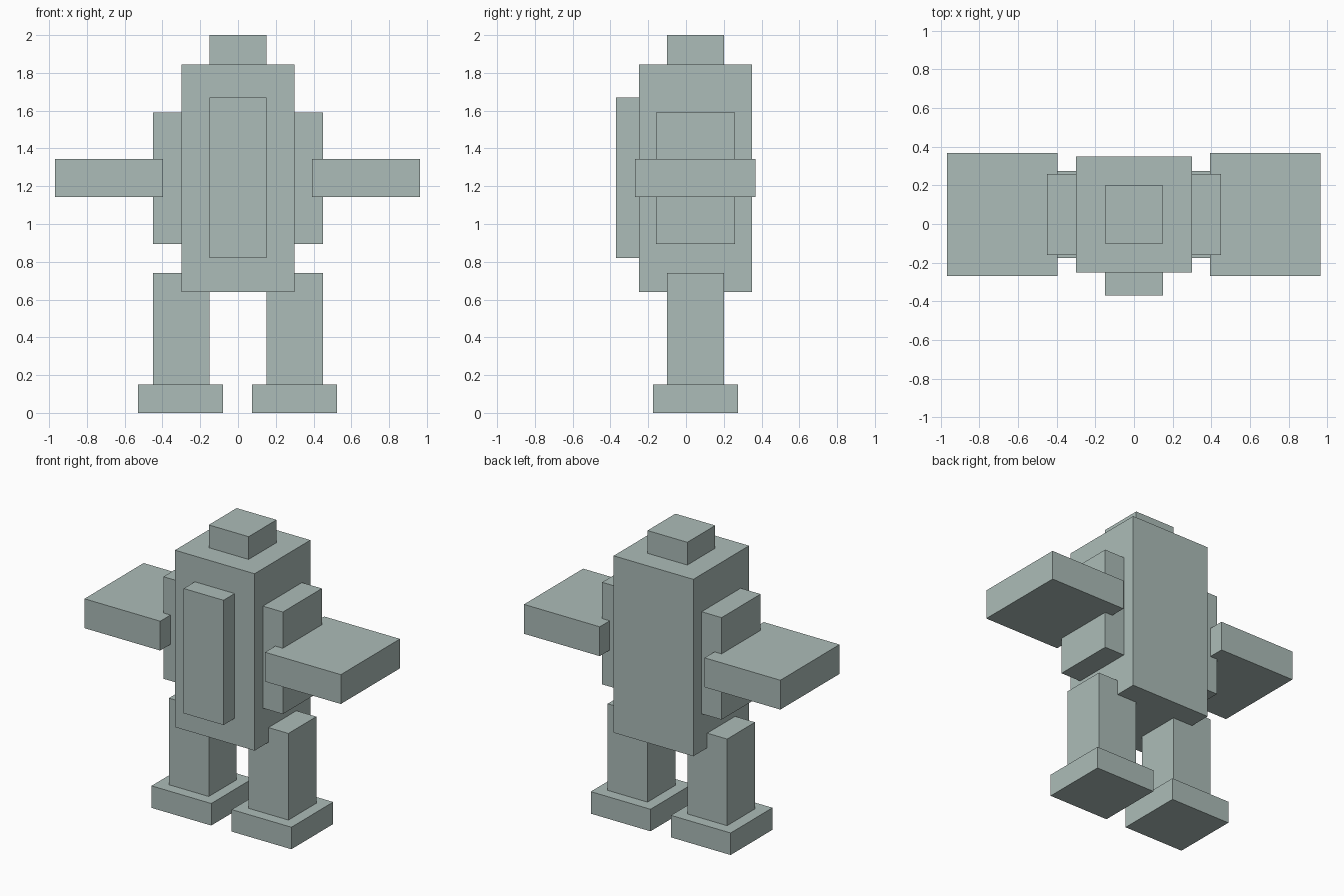
import bpy
import bmesh

if "Cube" in bpy.data.objects:
    bpy.data.objects.remove(bpy.data.objects["Cube"])

# One flat colour for the whole figure
grey = bpy.data.materials.new("pale grey green")
grey.diffuse_color = (0.413, 0.503, 0.479, 1.0)
grey.use_nodes = True
grey.node_tree.nodes["Principled BSDF"].inputs["Base Color"].default_value = grey.diffuse_color


def box(name, x, y, z):
    """Axis-aligned block given its (min, max) range on each axis."""
    bm = bmesh.new()
    bmesh.ops.create_cube(bm, size=1)
    for v in bm.verts:
        v.co = [r[0] if c < 0 else r[1] for c, r in zip(v.co, (x, y, z))]
    mesh = bpy.data.meshes.new(name)
    bm.to_mesh(mesh)
    bm.free()
    mesh.materials.append(grey)
    obj = bpy.data.objects.new(name, mesh)
    bpy.context.collection.objects.link(obj)
    return obj


def pair(name, x, y, z, shift=0.0):
    """Right-hand block and its left-hand twin, offset slightly by shift."""
    box("right_" + name, (x[0] + shift, x[1] + shift), y, z)
    box("left_" + name, (-x[1] + shift, -x[0] + shift), y, z)


# Body, head and chest panel
box("torso", (-0.30, 0.30), (-0.25, 0.35), (0.64, 1.845))
box("head", (-0.15, 0.15), (-0.10, 0.20), (1.70, 2.00))
box("chest_panel", (-0.15, 0.15), (-0.37, -0.22), (0.82, 1.67))

# Shoulder blocks and wide flat arms
pair("shoulder", (0.15, 0.45), (-0.16, 0.26), (0.895, 1.59))
pair("arm", (0.395, 0.966), (-0.27, 0.367), (1.143, 1.343), shift=-0.002)

# Legs and feet
pair("leg", (0.15, 0.45), (-0.10, 0.20), (0.13, 0.74))
pair("foot", (0.077, 0.527), (-0.175, 0.275), (0.0, 0.15), shift=-0.002)
